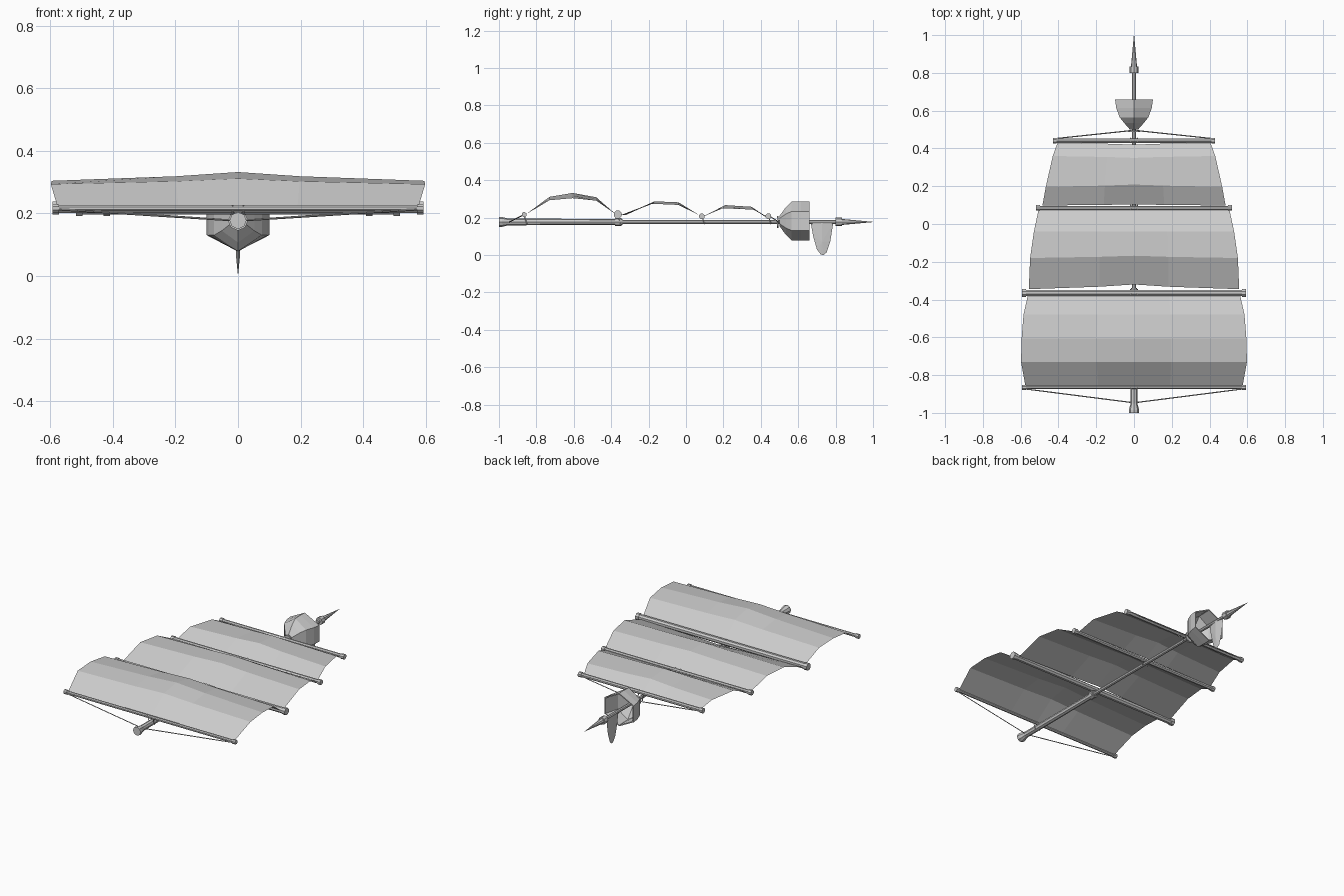
import bpy, bmesh, math
from mathutils import Vector

cube = bpy.data.objects.get("Cube")
if cube:
    bpy.data.objects.remove(cube, do_unlink=True)

grey = bpy.data.materials.new("plain_grey")
grey.use_nodes = True
COLOR = (0.6, 0.6, 0.6, 1)
grey.diffuse_color = COLOR
grey.node_tree.nodes["Principled BSDF"].inputs["Base Color"].default_value = COLOR

MAST_Z = 0.177


def finish(name, bm, recalc=True):
    if recalc:
        bmesh.ops.recalc_face_normals(bm, faces=bm.faces)
    mesh = bpy.data.meshes.new(name)
    bm.to_mesh(mesh)
    bm.free()
    mesh.materials.append(grey)
    obj = bpy.data.objects.new(name, mesh)
    bpy.context.collection.objects.link(obj)
    return obj


def loft(bm, rings, caps=(True, True)):
    """Skin a list of equal-sized point rings."""
    loops = [[bm.verts.new(p) for p in ring] for ring in rings]
    n = len(loops[0])
    for a, b in zip(loops, loops[1:]):
        for i in range(n):
            j = (i + 1) % n
            bm.faces.new((a[i], a[j], b[j], b[i]))
    if caps[0]:
        bm.faces.new(loops[0])
    if caps[1]:
        bm.faces.new(loops[-1])


def ring_y(y, rx, rz, z, sides):
    return [(rx * math.sin(math.tau * i / sides), y, z + rz * math.cos(math.tau * i / sides))
            for i in range(sides)]


def ring_x(x, r, y, z, sides):
    return [(x, y + r * math.sin(math.tau * (i + 0.5) / sides),
             z + r * math.cos(math.tau * (i + 0.5) / sides)) for i in range(sides)]


def turned(name, profile, sides=8):
    """Turned part along the mast axis; profile is (y, radius)."""
    bm = bmesh.new()
    loft(bm, [ring_y(y, r, r, MAST_Z, sides) for y, r in profile])
    return finish(name, bm)


def rope(name, a, b, r=0.003):
    a, b = Vector(a), Vector(b)
    d = (b - a).normalized()
    u = d.cross(Vector((0, 0, 1))).normalized()
    v = d.cross(u)
    bm = bmesh.new()
    loft(bm, [[p + r * (u * math.cos(t) + v * math.sin(t))
               for t in (math.tau * i / 4 for i in range(4))] for p in (a, b)])
    return finish(name, bm)


# Mast with flared foot, thinner topmast, collars and spike
turned("lower_mast", [(-1, 0.027), (-0.985, 0.027), (-0.95, 0.018), (-0.34, 0.016)])
turned("upper_mast", [(-0.36, 0.011), (0.81, 0.010)])
turned("middle_collar", [(-0.38, 0.022), (-0.345, 0.022)])
turned("rope_collar", [(0.486, 0.032), (0.494, 0.032)])
turned("top_collar", [(0.8, 0.023), (0.833, 0.023)])
turned("spike", [(0.833, 0.016), (1, 0.0008)])

# Yards with end caps
yards = {"foot": (-0.865, 0.216, 0.59, 0.010), "main": (-0.365, 0.217, 0.59, 0.018),
         "upper": (0.085, 0.207, 0.515, 0.012), "top": (0.441, 0.207, 0.427, 0.012)}
for label, (y, z, half, r) in yards.items():
    bm = bmesh.new()
    loft(bm, [ring_x(x, r, y, z, 8) for x in (-half, half)])
    finish(label + "_yard", bm)
    for side, s in (("left", 1), ("right", -1)):
        bm = bmesh.new()
        loft(bm, [ring_x(s * x, r + 0.004, y, z, 8) for x in (half - 0.018, half + 0.003)])
        finish(f"{label}_yard_cap_{side}", bm)
        # Lashing straps where the yard crosses the mast
        rope(f"{label}_lashing_{side}", (s * 0.017, y - 0.005, z + r),
             (s * 0.017, y + 0.015, MAST_Z - 0.012))

# Billowed sails: rows of (y, z at edge, extra height at centre, half width, centre y shift)
sails = {
    "lower_sail": [(-0.857, 0.217, 0, 0.575, 0), (-0.73, 0.293, 0.018, 0.598, 0),
                   (-0.607, 0.304, 0.028, 0.595, 0), (-0.48, 0.291, 0.018, 0.585, 0),
                   (-0.378, 0.22, 0, 0.562, 0)],
    "middle_sail": [(-0.345, 0.215, 0, 0.557, 0.025), (-0.18, 0.274, 0.013, 0.55, 0.012),
                    (-0.04, 0.268, 0.014, 0.53, 0), (0.077, 0.21, 0, 0.505, 0)],
    "upper_sail": [(0.098, 0.21, 0, 0.485, 0.006), (0.197, 0.25, 0.017, 0.467, 0.012),
                   (0.36, 0.243, 0.015, 0.43, -0.01), (0.43, 0.207, 0, 0.405, -0.01)],
}
for name, rows in sails.items():
    bm = bmesh.new()
    grid = []
    for y, z, rise, half, shift in rows:
        grid.append([bm.verts.new((half * f, y + shift * k, z + rise * k))
                     for f, k in ((-1, 0), (-0.33, 0.52), (0, 1), (0.33, 0.52), (1, 0))])
    for a, b in zip(grid, grid[1:]):
        for i in range(4):
            bm.faces.new((a[i], a[i + 1], b[i + 1], b[i]))
    finish(name, bm, recalc=False)

# Stay ropes from the yard ends to the mast
for side, s in (("left", 1), ("right", -1)):
    rope("foot_stay_" + side, (s * 0.585, -0.872, 0.213), (s * 0.012, -0.945, MAST_Z))
    rope("top_stay_" + side, (s * 0.42, 0.452, 0.205), (s * 0.012, 0.495, MAST_Z))

# Six-sided lookout basket, hollow and open at the top
bm = bmesh.new()
outer = [(0.5, 0.025, 0.028), (0.535, 0.06, 0.075), (0.565, 0.088, 0.103),
         (0.615, 0.109, 0.104), (0.66, 0.116, 0.103)]
inner = [(0.66, 0.108, 0.096), (0.575, 0.08, 0.094), (0.52, 0.02, 0.022)]
loft(bm, [ring_y(y, rx, rz, 0.182, 6) for y, rx, rz in outer + inner])
finish("lookout_basket", bm)

# Hanging pennant: thin lens of two bulged sides
outline = [(0.667, 0.172), (0.68, 0.1), (0.7, 0.03), (0.72, 0.003), (0.735, 0),
           (0.752, 0.014), (0.772, 0.075), (0.787, 0.172)]
bm = bmesh.new()
rim = [bm.verts.new((0, y, z)) for y, z in outline]
for s in (1, -1):
    ridge_top = bm.verts.new((s * 0.008, 0.727, 0.172))
    ridge_low = bm.verts.new((s * 0.007, 0.728, 0.07))
    for i in range(len(rim) - 1):
        bm.faces.new((rim[i], rim[i + 1], ridge_low))
    bm.faces.new((rim[0], ridge_low, ridge_top))
    bm.faces.new((rim[-1], ridge_low, ridge_top))
finish("pennant", bm)
